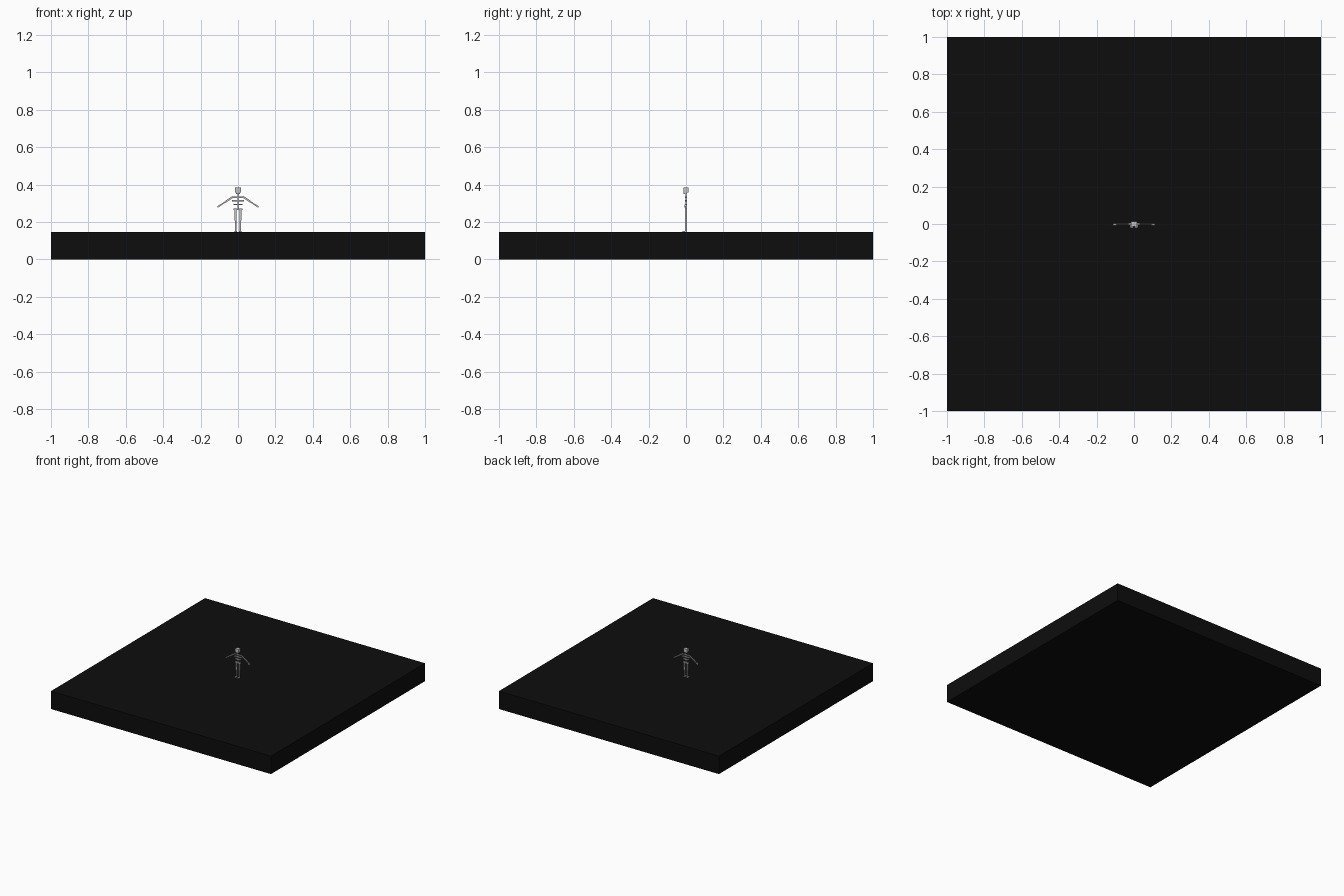
import bpy
import bmesh
from mathutils import Vector, Matrix

if "Cube" in bpy.data.objects:
    bpy.data.objects.remove(bpy.data.objects["Cube"])


def material(name, rgb):
    m = bpy.data.materials.new(name)
    m.diffuse_color = (*rgb, 1)
    m.use_nodes = True
    m.node_tree.nodes["Principled BSDF"].inputs["Base Color"].default_value = m.diffuse_color
    return m


BLACK = material("black_ground", (0.004, 0.004, 0.004))
BONE = material("pale_grey_bone", (0.55, 0.55, 0.55))


def finish(name, bm, mat):
    mesh = bpy.data.meshes.new(name)
    bm.to_mesh(mesh)
    bm.free()
    mesh.materials.append(mat)
    ob = bpy.data.objects.new(name, mesh)
    bpy.context.collection.objects.link(ob)
    return ob


def box(name, centre, size, mat=BONE):
    bm = bmesh.new()
    bmesh.ops.create_cube(bm, size=1, matrix=Matrix.Translation(centre) @ Matrix.Diagonal((*size, 1)))
    return finish(name, bm, mat)


def bone(name, a, b, width, depth):
    """Square bar running from a to b."""
    a, b = Vector(a), Vector(b)
    d = b - a
    rot = Vector((0, 0, 1)).rotation_difference(d).to_matrix().to_4x4()
    bm = bmesh.new()
    bmesh.ops.create_cube(bm, size=1, matrix=Matrix.Translation((a + b) / 2) @ rot
                          @ Matrix.Diagonal((width, depth, d.length, 1)))
    return finish(name, bm, BONE)


# Ground slab
TOP = 0.147
box("ground_slab", (0, 0, TOP / 2), (2, 2, TOP), BLACK)

# Skull and jaw
box("skull", (0, -0.001, 0.371), (0.032, 0.027, 0.025))
box("jaw", (0, -0.004, 0.354), (0.022, 0.018, 0.009))

# Spine, shoulder bar, ribs and pelvis
box("spine", (0, 0, 0.311), (0.008, 0.008, 0.088))
box("shoulder_bar", (0, 0, 0.332), (0.062, 0.009, 0.007))
for i, (z, w) in enumerate(((0.314, 0.062), (0.294, 0.046))):
    box(f"rib_{i + 1}", (0, 0, z), (w, 0.013, 0.007))
box("pelvis", (0, 0, 0.268), (0.05, 0.012, 0.009))

# Arms, hands, legs and feet on both sides
for side, s in (("left", 1), ("right", -1)):
    bone(f"{side}_upper_arm", (s * 0.027, 0, 0.335), (s * 0.066, 0, 0.309), 0.009, 0.008)
    bone(f"{side}_forearm", (s * 0.064, 0, 0.310), (s * 0.102, 0, 0.285), 0.007, 0.007)
    bone(f"{side}_hand", (s * 0.094, -0.002, 0.290), (s * 0.109, -0.002, 0.280), 0.008, 0.011)
    bone(f"{side}_thigh", (s * 0.014, 0, 0.268), (s * 0.013, 0, 0.207), 0.011, 0.010)
    bone(f"{side}_shin", (s * 0.013, 0, 0.209), (s * 0.013, 0, TOP), 0.009, 0.008)
    box(f"{side}_foot", (s * 0.013, -0.007, TOP + 0.003), (0.013, 0.024, 0.006))
